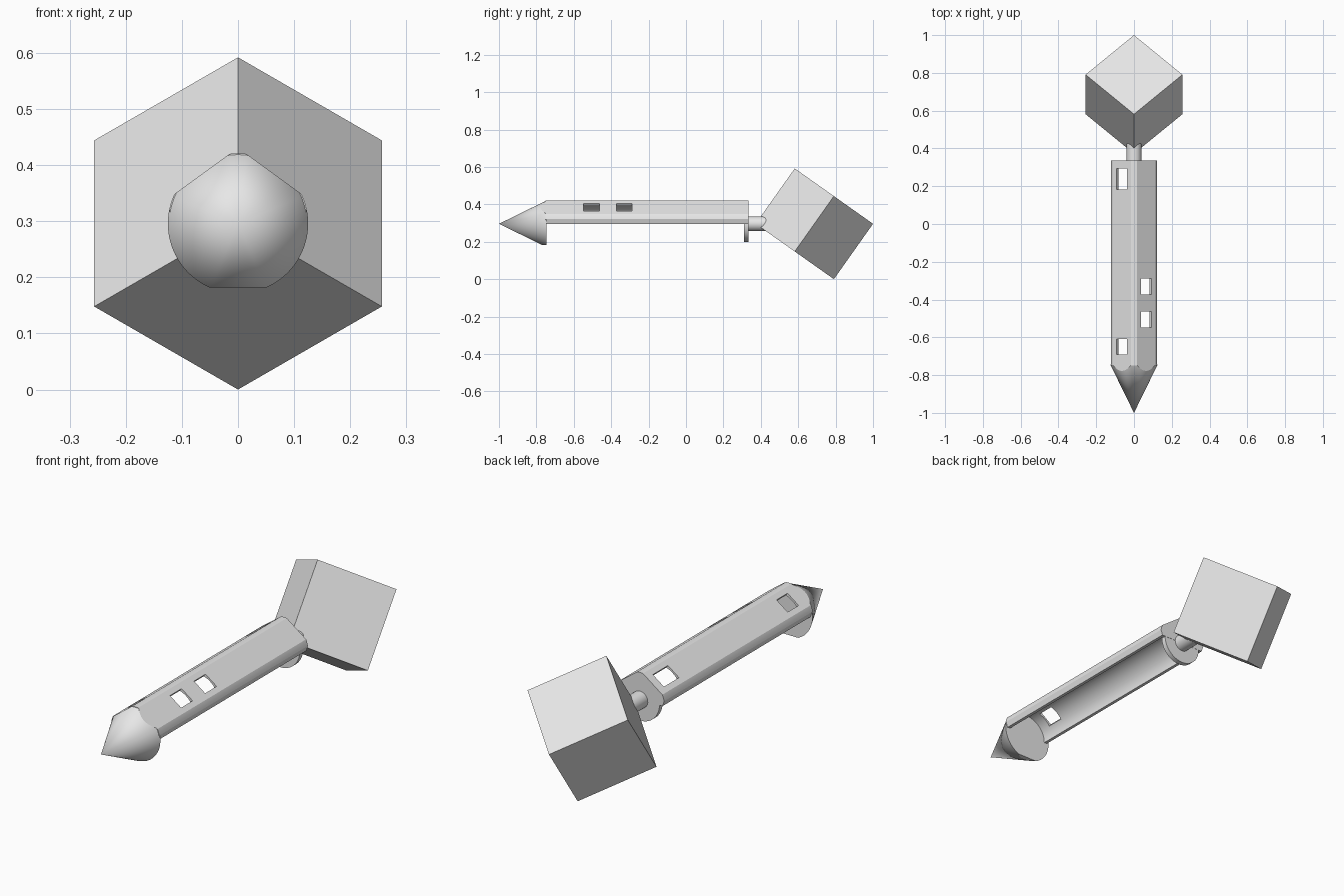
import bpy, bmesh
from math import sin, cos, radians, sqrt
from mathutils import Matrix, Vector

default = bpy.data.objects.get("Cube")
if default:
    bpy.data.objects.remove(default, do_unlink=True)

AXIS = 0.296      # height of the long axis
RADIUS = 0.125    # rounded corner radius of the hull
FLAT = 0.109      # distance of the hull flats from the axis

grey = bpy.data.materials.new("light grey")
grey.use_nodes = True
grey.diffuse_color = (0.8, 0.8, 0.8, 1)
grey.node_tree.nodes["Principled BSDF"].inputs["Base Color"].default_value = (0.8, 0.8, 0.8, 1)


def round_bm(y0, y1, r0, r1, segments=96):
    """Cylinder or cone along the y axis, with radius r0 at y0 and r1 at y1."""
    bm = bmesh.new()
    place = Matrix.Translation((0, (y0 + y1) / 2, AXIS)) @ Matrix.Rotation(radians(90), 4, "X")
    bmesh.ops.create_cone(bm, cap_ends=True, segments=segments, radius1=r1, radius2=r0,
                          depth=y1 - y0, matrix=place)
    return bm


def slice_flat(bm, angle, distance):
    """Cut a flat lengthwise face at a polar angle and distance from the axis."""
    n = Vector((cos(radians(angle)), 0, sin(radians(angle))))
    cut = bmesh.ops.bisect_plane(bm, geom=bm.verts[:] + bm.edges[:] + bm.faces[:],
                                 plane_co=Vector((0, 0, AXIS)) + n * distance,
                                 plane_no=n, clear_outer=True)
    edges = [e for e in cut["geom_cut"] if isinstance(e, bmesh.types.BMEdge)]
    bmesh.ops.holes_fill(bm, edges=edges, sides=0)


def make(name, bm, smooth=True):
    bmesh.ops.recalc_face_normals(bm, faces=bm.faces[:])
    mesh = bpy.data.meshes.new(name)
    bm.to_mesh(mesh)
    bm.free()
    mesh.materials.append(grey)
    obj = bpy.data.objects.new(name, mesh)
    bpy.context.collection.objects.link(obj)
    if smooth:
        shade(obj)
    return obj


def activate(obj):
    bpy.ops.object.select_all(action="DESELECT")
    obj.select_set(True)
    bpy.context.view_layer.objects.active = obj


def shade(obj):
    activate(obj)
    bpy.ops.object.shade_smooth_by_angle(angle=radians(25))


def subtract(obj, bm):
    cutter = make("cutter", bm, smooth=False)
    cutter.hide_render = True
    mod = obj.modifiers.new("cut", "BOOLEAN")
    mod.operation, mod.solver, mod.object = "DIFFERENCE", "EXACT", cutter
    activate(obj)
    bpy.ops.object.modifier_apply(modifier=mod.name)
    bpy.data.objects.remove(cutter, do_unlink=True)


# Nose cone: two roof flats and a flat underside
bm = round_bm(-1, -0.745, 0, RADIUS)
for angle, distance in ((54, FLAT), (126, FLAT), (-90, 0.114)):
    slice_flat(bm, angle, distance)
make("nose_cone", bm)

# Hull: upper half of a five-sided tube with rounded corners
bm = round_bm(-0.75, 0.335, RADIUS, RADIUS)
for angle in (54, 126, -18, 198):
    slice_flat(bm, angle, FLAT)
slice_flat(bm, -90, 0)
hull = make("hull_shell", bm, smooth=False)

# Hollow channel along the underside
subtract(hull, round_bm(-0.8, 0.312, 0.1, 0.1))

# Windows through the roof flats: side, centre y, length
for side, y, length in ((1, -0.33, 0.084), (1, -0.505, 0.084),
                        (-1, -0.65, 0.08), (-1, 0.238, 0.11)):
    bm = bmesh.new()
    place = (Matrix.Translation((side * FLAT * cos(radians(54)), y, AXIS + FLAT * sin(radians(54))))
             @ Matrix.Rotation(radians(36 * side), 4, "Y")
             @ Matrix.Diagonal((0.07, length, 0.08, 1)))
    bmesh.ops.create_cube(bm, size=1, matrix=place)
    subtract(hull, bm)
shade(hull)

# Round end plate and the rod that joins the block
make("end_plate", round_bm(0.311, 0.334, 0.098, 0.098))
make("rod", round_bm(0.325, 0.46, 0.039, 0.039, 48))

# Block: a cube balanced so its long diagonal lies on the axis
side = AXIS / sqrt(2 / 3)
edges = [Vector((sin(radians(t)) * sqrt(2 / 3), 1 / sqrt(3), cos(radians(t)) * sqrt(2 / 3)))
         for t in (0, 120, 240)]
turn = Matrix(edges).transposed().to_4x4()
bm = bmesh.new()
bmesh.ops.create_cube(bm, size=side,
                      matrix=Matrix.Translation((0, 1 - side * sqrt(3) / 2, AXIS)) @ turn)
make("block", bm, smooth=False)
